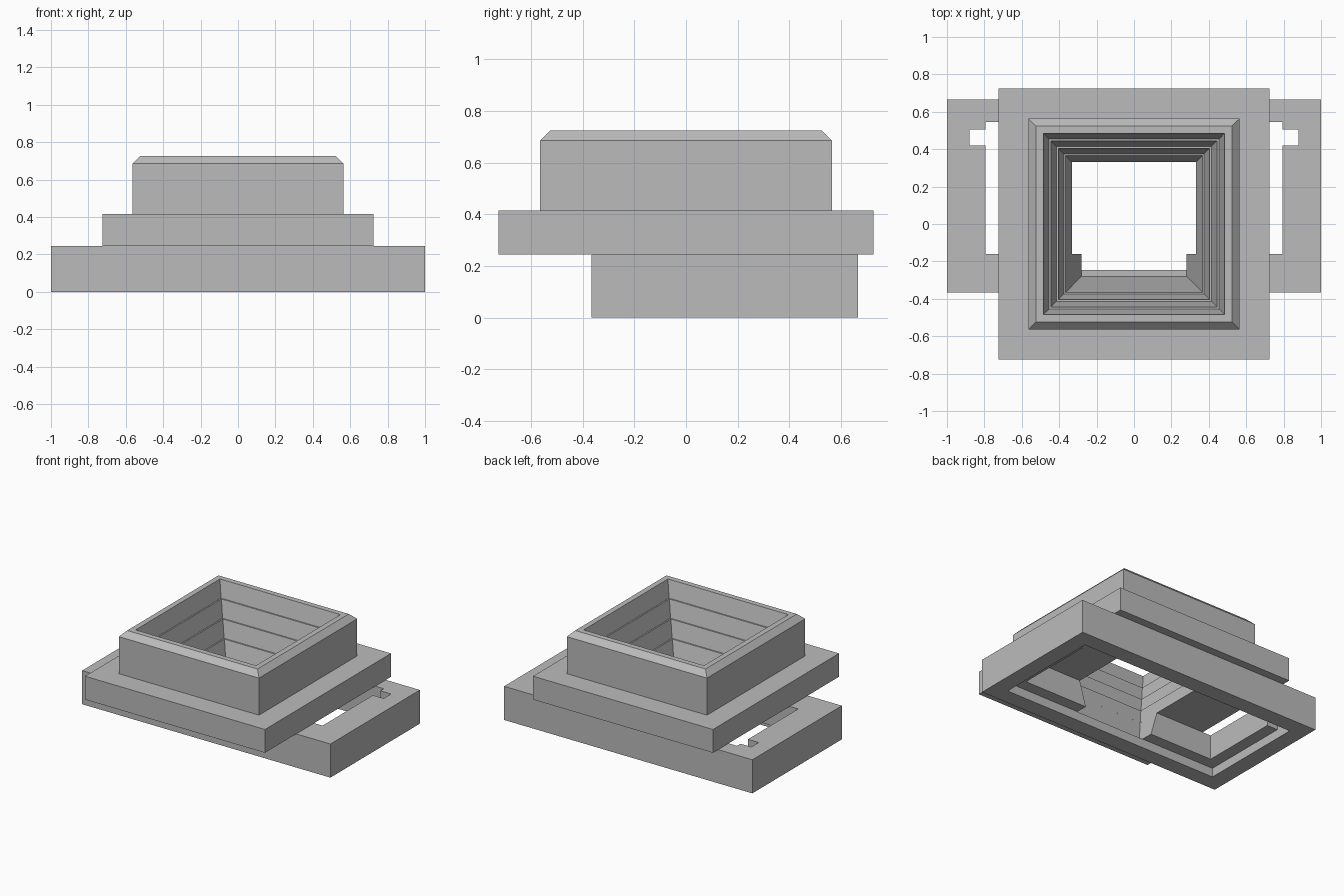
import bpy, bmesh

cube = bpy.data.objects.get("Cube")
if cube:
    bpy.data.objects.remove(cube, do_unlink=True)

grey = bpy.data.materials.new("plain grey")
grey.use_nodes = True
colour = (0.5, 0.5, 0.5, 1)
grey.diffuse_color = colour
grey.node_tree.nodes["Principled BSDF"].inputs["Base Color"].default_value = colour


def make(name, bm):
    bmesh.ops.recalc_face_normals(bm, faces=bm.faces)
    mesh = bpy.data.meshes.new(name)
    bm.to_mesh(mesh)
    bm.free()
    mesh.materials.append(grey)
    obj = bpy.data.objects.new(name, mesh)
    bpy.context.collection.objects.link(obj)
    return obj


def square_ring(bm, half, z):
    corners = ((-1, -1), (1, -1), (1, 1), (-1, 1))
    return [bm.verts.new((half * x, half * y, z)) for x, y in corners]


def loft(name, profile, closed):
    """Square rings of (half width, height), closed on itself or capped."""
    bm = bmesh.new()
    rings = [square_ring(bm, h, z) for h, z in profile]
    pairs = list(zip(rings, rings[1:]))
    if closed:
        pairs.append((rings[-1], rings[0]))
    else:
        bm.faces.new(rings[0])
        bm.faces.new(rings[-1])
    for a, b in pairs:
        for i in range(4):
            j = (i + 1) % 4
            bm.faces.new((a[i], a[j], b[j], b[i]))
    return make(name, bm)


def box(name, x, y, z):
    bm = bmesh.new()
    bmesh.ops.create_cube(bm, size=1)
    for v in bm.verts:
        for axis, (low, high) in enumerate((x, y, z)):
            v.co[axis] = low if v.co[axis] < 0 else high
    return make(name, bm)


def cut(target, cutter):
    mod = target.modifiers.new("cut", "BOOLEAN")
    mod.operation = "DIFFERENCE"
    mod.solver = "EXACT"
    mod.object = cutter
    bpy.context.view_layer.update()
    result = target.evaluated_get(bpy.context.evaluated_depsgraph_get())
    mesh = bpy.data.meshes.new_from_object(result)
    target.modifiers.clear()
    target.data = mesh
    bpy.data.objects.remove(cutter, do_unlink=True)


base_top, slab_top, rim_top = 0.245, 0.415, 0.725

# Flange and hood, with a stepped funnel inside
outer = [(0.725, base_top), (0.725, slab_top), (0.565, slab_top),
         (0.565, 0.685), (0.525, rim_top)]
funnel = []
for step in range(3):
    half, z = 0.485 - 0.04 * step, rim_top - 0.12 * step
    funnel += [(half, z), (half - 0.03, z - 0.12)]
funnel += [(0.365, 0.365), (0.331, base_top)]
loft("stepped_hood", outer + funnel, True)

# Base frame, recessed from below and opened under the hood
base = box("base_frame", (-1, 1), (-0.365, 0.665), (0, base_top))
cut(base, box("recess", (-0.88, 0.88), (-0.245, 0.545), (-0.1, 0.065)))
cut(base, box("opening", (-0.793, 0.793), (-0.16, 0.545), (-0.1, 0.4)))
cut(base, box("side_slots", (-0.88, 0.88), (0.42, 0.505), (-0.1, 0.4)))
cut(base, loft("funnel_end", [(0.28, 0.064), (0.365, 0.365)], False))
